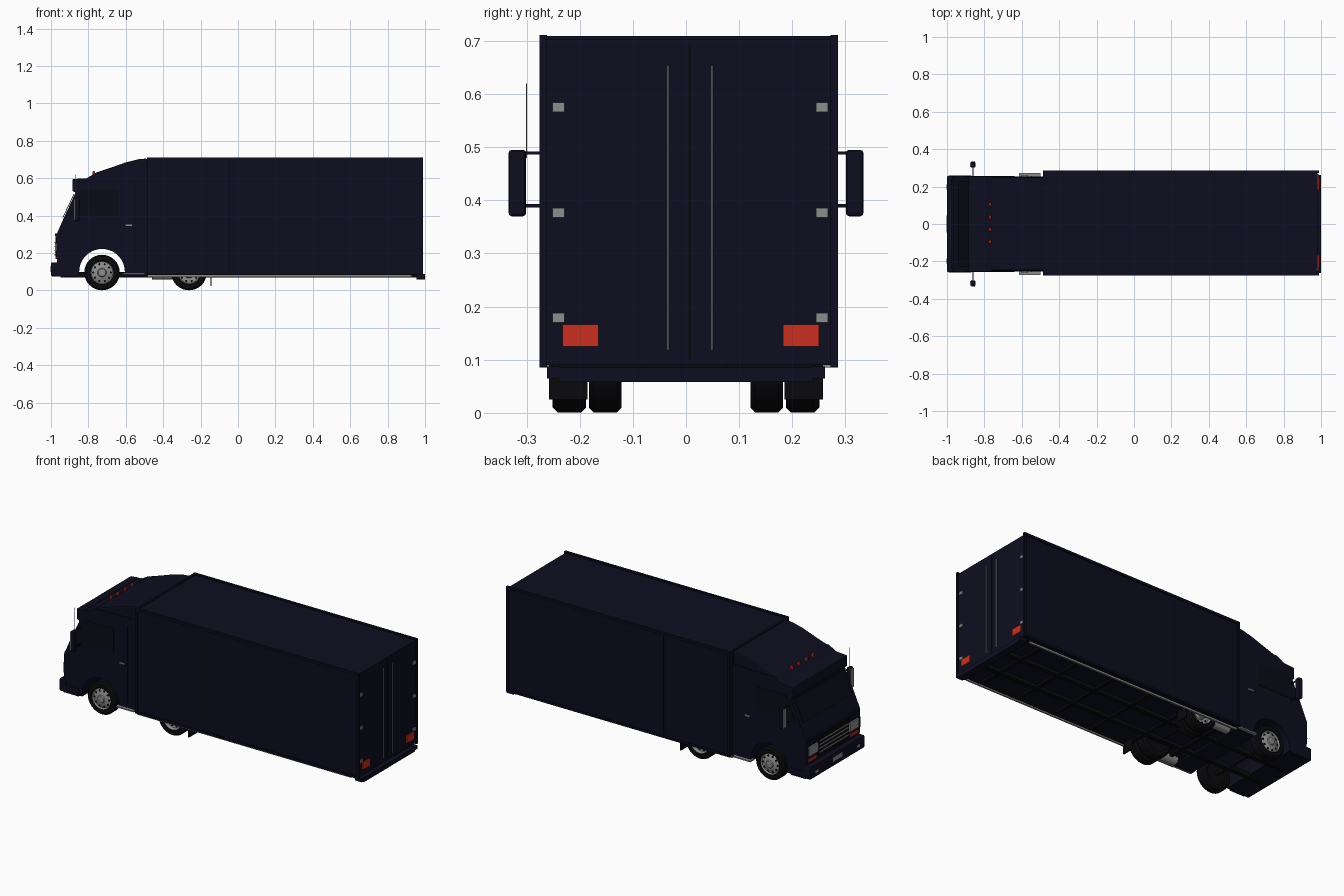
import bpy, bmesh, math
from mathutils import Matrix

cube = bpy.data.objects.get("Cube")
if cube:
    bpy.data.objects.remove(cube)


def material(name, rgb):
    m = bpy.data.materials.new(name)
    m.use_nodes = True
    m.diffuse_color = (*rgb, 1)
    m.node_tree.nodes["Principled BSDF"].inputs["Base Color"].default_value = (*rgb, 1)
    return m


NAVY = material("navy_paint", (0.004, 0.004, 0.014))
BLACK = material("black_rubber", (0.003, 0.003, 0.004))
GLASS = material("dark_glass", (0.003, 0.003, 0.008))
SILVER = material("silver_metal", (0.27, 0.27, 0.27))
RED = material("red_lamp", (0.6, 0.03, 0.016))


def finish(bm, name, mats, bevel=0):
    bmesh.ops.recalc_face_normals(bm, faces=bm.faces)
    mesh = bpy.data.meshes.new(name)
    bm.to_mesh(mesh)
    bm.free()
    ob = bpy.data.objects.new(name, mesh)
    bpy.context.collection.objects.link(ob)
    for m in mats:
        mesh.materials.append(m)
    if bevel:
        mod = ob.modifiers.new("soft_edges", 'BEVEL')
        mod.width, mod.segments, mod.limit_method = bevel, 2, 'ANGLE'
    return ob


def block(name, x, y, z, mat, bevel=0):
    """Box given by its (low, high) range on each axis."""
    bm = bmesh.new()
    size = [b - a for a, b in (x, y, z)]
    mid = [(a + b) / 2 for a, b in (x, y, z)]
    bmesh.ops.create_cube(bm, size=1, matrix=Matrix.Translation(mid) @ Matrix.Diagonal((*size, 1)))
    return finish(bm, name, [mat], bevel)


def pair(name, x, y, z, mat, bevel=0):
    """The same box on both sides of the truck."""
    block("left_" + name, x, y, z, mat, bevel)
    block("right_" + name, x, (-y[1], -y[0]), z, mat, bevel)


def extrude(name, outline, y0, y1, mat, bevel=0):
    """Side outline (x, z) pulled across the width."""
    bm = bmesh.new()
    face = bm.faces.new([bm.verts.new((x, y0, z)) for x, z in outline])
    new = bmesh.ops.extrude_face_region(bm, geom=[face])["geom"]
    verts = [v for v in new if isinstance(v, bmesh.types.BMVert)]
    bmesh.ops.translate(bm, verts=verts, vec=(0, y1 - y0, 0))
    return finish(bm, name, [mat], bevel)


def rod(name, pos, length, radius, axis, mat, sides=12):
    bm = bmesh.new()
    turn = {'X': Matrix.Rotation(math.pi / 2, 4, 'Y'),
            'Y': Matrix.Rotation(math.pi / 2, 4, 'X'), 'Z': Matrix()}[axis]
    bmesh.ops.create_cone(bm, cap_ends=True, segments=sides, radius1=radius, radius2=radius,
                          depth=length, matrix=Matrix.Translation(pos) @ turn)
    return finish(bm, name, [mat])


def wheel(name, x, y, side, profile, rim=0.063):
    """Turned wheel; profile is (radius, offset outward) from inside to outside."""
    bm = bmesh.new()
    verts = [bm.verts.new((r, side * o, 0)) for r, o in profile]
    edges = [bm.edges.new(p) for p in zip(verts, verts[1:])]
    bmesh.ops.spin(bm, geom=verts + edges, axis=(0, 1, 0), cent=(0, 0, 0),
                   angle=math.tau, steps=32, use_merge=True)
    bmesh.ops.remove_doubles(bm, verts=bm.verts, dist=0.0002)
    for f in bm.faces:
        c = f.calc_center_median()
        f.material_index = int(math.hypot(c.x, c.z) < rim and c.y * side > 0)
        f.smooth = True
    bmesh.ops.translate(bm, verts=bm.verts, vec=(x, side * y, AXLE_Z))
    ob = finish(bm, name, [BLACK, SILVER])
    bpy.context.view_layer.objects.active = ob
    ob.select_set(True)
    bpy.ops.object.shade_smooth_by_angle(angle=math.radians(35))
    ob.select_set(False)


AXLE_Z, FRONT_X, REAR_X = 0.096, -0.727, -0.262
CAB_W = 0.255

# Cab shell with an open wheel arch
arch = [(FRONT_X + 0.122 * math.cos(a), 0.1 + 0.122 * math.sin(a))
        for a in (math.pi * i / 20 for i in range(21))]
cab = [(-0.485, 0.08), (FRONT_X + 0.122, 0.08)] + arch + [
    (FRONT_X - 0.122, 0.08), (-0.96, 0.08), (-0.972, 0.2), (-0.97, 0.3), (-0.935, 0.38),
    (-0.87, 0.52), (-0.87, 0.592), (-0.81, 0.6), (-0.765, 0.625), (-0.485, 0.63)]
extrude("cab_shell", cab, -CAB_W, CAB_W, NAVY)
extrude("roof_fairing", [(-0.485, 0.62), (-0.78, 0.61), (-0.765, 0.628), (-0.67, 0.66),
                         (-0.6, 0.685), (-0.53, 0.702), (-0.485, 0.706)], -0.25, 0.25, NAVY, 0.012)
extrude("sun_visor", [(-0.865, 0.525), (-0.885, 0.53), (-0.885, 0.595), (-0.83, 0.6)],
        -CAB_W, CAB_W, NAVY, 0.004)
extrude("windscreen", [(-0.934, 0.39), (-0.938, 0.39), (-0.879, 0.515), (-0.875, 0.515)],
        -0.23, 0.23, GLASS)
for s in (-1, 1):
    y = s * CAB_W
    extrude("side_window", [(-0.9, 0.4), (-0.84, 0.54), (-0.64, 0.54), (-0.64, 0.4)],
            y - 0.002, y + 0.002, GLASS)
pair("door_seam", (-0.552, -0.548), (0.25, 0.257), (0.12, 0.58), BLACK)
pair("door_handle", (-0.602, -0.568), (0.25, 0.262), (0.345, 0.354), SILVER)
pair("cab_step", (-0.615, -0.5), (0.235, 0.272), (0.085, 0.093), SILVER)

# Front end
block("front_bumper", (-1.0, -0.955), (-0.258, 0.258), (0.075, 0.15), NAVY, 0.008)
pair("bumper_return", (-0.97, -0.87), (0.24, 0.258), (0.075, 0.12), NAVY)
block("number_plate", (-1.002, -0.998), (-0.045, 0.045), (0.105, 0.13), SILVER)
pair("fog_lamp", (-1.002, -0.998), (0.185, 0.21), (0.1, 0.115), SILVER)
block("grille_panel", (-0.976, -0.966), (-0.14, 0.14), (0.17, 0.285), BLACK)
for i in range(4):
    z = 0.188 + i * 0.022
    block("grille_slat", (-0.982, -0.97), (-0.135, 0.135), (z, z + 0.006), SILVER)
pair("headlamp", (-0.979, -0.965), (0.15, 0.235), (0.2, 0.255), SILVER, 0.003)
pair("front_indicator", (-0.977, -0.96), (0.16, 0.235), (0.168, 0.182), RED)
block("hood_ridge", (-0.978, -0.96), (-0.24, 0.24), (0.29, 0.305), NAVY)

# Roof marker lamps
for y in (-0.095, -0.03, 0.037, 0.105):
    block("marker_lamp", (-0.777, -0.765), (y - 0.01, y + 0.01), (0.61, 0.638), RED, 0.003)

# Door mirrors and whip aerial
pair("mirror", (-0.872, -0.848), (0.301, 0.334), (0.37, 0.495), NAVY, 0.006)
pair("mirror_face", (-0.876, -0.871), (0.305, 0.33), (0.377, 0.488), SILVER)
for z in (0.39, 0.489):
    pair("mirror_arm", (-0.863, -0.857), (0.22, 0.305), (z - 0.003, z + 0.003), NAVY)
rod("aerial", (-0.87, -0.3, 0.55), 0.14, 0.0012, 'Z', SILVER, 6)

# Cargo body with raised frame
Y0, Y1 = -0.268, 0.278
block("cargo_body", (-0.485, 0.98), (Y0, Y1), (0.09, 0.703), NAVY)
for side, (a, b) in {"right": (Y0 - 0.008, Y0 + 0.006), "left": (Y1 - 0.006, Y1 + 0.008)}.items():
    block(side + "_roof_rail", (-0.485, 0.985), (a, b), (0.697, 0.711), NAVY)
    block(side + "_floor_rail", (-0.485, 0.985), (a, b), (0.085, 0.097), NAVY)
    for post, x in (("front", -0.487), ("rear", 0.974)):
        block(side + "_" + post + "_post", (x, x + 0.014), (a, b), (0.085, 0.711), NAVY)
for side, y in (("right", Y0), ("left", Y1)):
    block(side + "_panel_seam", (-0.049, -0.043), (y - 0.002, y + 0.002), (0.097, 0.697), BLACK)
block("front_roof_trim", (-0.487, -0.473), (Y0, Y1), (0.69, 0.709), NAVY)

# Rear doors, lock rods, hinges and lamps
for y in (-0.034, 0.049):
    rod("lock_rod", (0.984, y, 0.386), 0.535, 0.003, 'Z', SILVER, 8)
block("rear_door_seam", (0.978, 0.982), (0.005, 0.009), (0.1, 0.695), BLACK)
for y in (-0.24, 0.256):
    for z in (0.179, 0.377, 0.575):
        block("door_hinge", (0.975, 0.986), (y - 0.011, y + 0.011), (z - 0.009, z + 0.009), SILVER)
for y in (-0.232, 0.183):
    block("tail_lamp", (0.975, 0.988), (y, y + 0.067), (0.125, 0.166), RED)

# Chassis, rear bumper and underside gear
block("rear_bumper", (0.955, 1.0), (-0.24, 0.24), (0.058, 0.085), NAVY)
pair("bumper_end", (0.955, 1.0), (0.235, 0.262), (0.065, 0.087), NAVY)
pair("chassis_rail", (-0.95, 0.96), (0.075, 0.1), (0.07, 0.099), BLACK)
pair("side_rail", (-0.485, 0.93), (0.25, 0.26), (0.072, 0.083), SILVER)
pair("rail_hanger", (-0.48, 0.92), (0.24, 0.252), (0.08, 0.092), BLACK)
for i in range(6):
    x = -0.42 + i * 0.25
    block("cross_member", (x, x + 0.02), (-0.24, 0.24), (0.078, 0.092), BLACK)
pair("mud_flap", (-0.148, -0.142), (0.185, 0.258), (0.025, 0.095), BLACK)
for s in (-1, 1):
    rod("fuel_tank", (-0.405, s * 0.215, 0.088), 0.11, 0.03, 'X', SILVER, 20)
for x in (FRONT_X, REAR_X):
    rod("axle", (x, 0, AXLE_Z), 0.38, 0.014, 'Y', BLACK)

# Wheels: domed at the front, dished twin wheels at the rear
tyre = [(0.0005, -0.02), (0.06, -0.022), (0.066, -0.031), (0.086, -0.031), (0.095, -0.022),
        (0.095, 0.022), (0.086, 0.031), (0.066, 0.031)]
domed = tyre + [(0.061, 0.027), (0.058, 0.018), (0.04, 0.026), (0.024, 0.03), (0.02, 0.036), (0.0005, 0.037)]
dished = tyre + [(0.061, 0.027), (0.056, 0.008), (0.03, 0.005), (0.026, 0.022), (0.0005, 0.024)]
for s, side in ((1, "left"), (-1, "right")):
    wheel(side + "_front_wheel", FRONT_X, 0.22, s, domed)
    wheel(side + "_rear_outer_wheel", REAR_X, 0.219, s, dished)
    wheel(side + "_rear_inner_wheel", REAR_X, 0.152, s, dished)
    for x, y in ((FRONT_X, 0.2425), (REAR_X, 0.2255)):
        for i in range(10):
            a = math.tau * i / 10
            rod("rim_hole", (x + 0.047 * math.cos(a), s * y, AXLE_Z + 0.047 * math.sin(a)),
                0.006, 0.006, 'Y', BLACK, 8)
